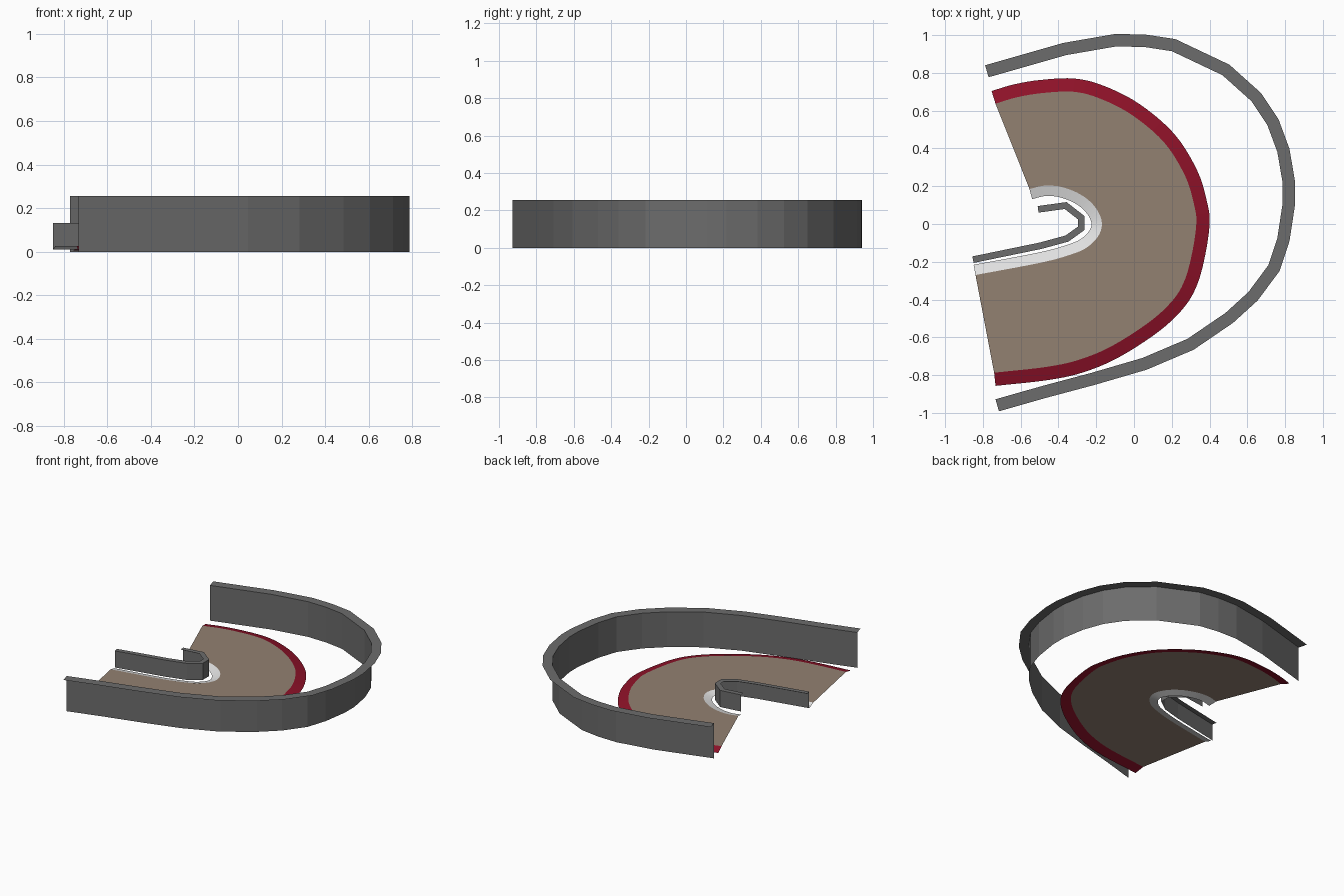
import bpy, bmesh
from mathutils import Vector

if "Cube" in bpy.data.objects:
    bpy.data.objects.remove(bpy.data.objects["Cube"])


def material(name, rgb):
    m = bpy.data.materials.new(name)
    m.diffuse_color = (*rgb, 1)
    m.use_nodes = True
    m.node_tree.nodes["Principled BSDF"].inputs["Base Color"].default_value = m.diffuse_color
    return m


GREY = material("wall grey", (0.15, 0.15, 0.15))
BROWN = material("track brown", (0.29, 0.218, 0.167))
RED = material("kerb red", (0.28, 0.006, 0.022))
WHITE = material("kerb white", (0.78, 0.78, 0.78))


def offset(pts, d):
    """Mitred sideways copy of an open path; positive is to the left."""
    out = []
    for i, p in enumerate(pts):
        a = (p - pts[i - 1]).normalized() if i else None
        b = (pts[i + 1] - p).normalized() if i < len(pts) - 1 else None
        a, b = a or b, b or a
        n = Vector((-a.y - b.y, a.x + b.x)).normalized()
        out.append(p + n * d / max(0.5, n.dot(Vector((-a.y, a.x)))))
    return out


def smooth(pts, steps=5):
    """Catmull-Rom curve through the points."""
    q = [2 * pts[0] - pts[1]] + pts + [2 * pts[-1] - pts[-2]]
    out = []
    for i in range(1, len(q) - 2):
        p0, p1, p2, p3 = q[i - 1:i + 3]
        for k in range(steps):
            t = k / steps
            out.append(0.5 * (2 * p1 + (p2 - p0) * t
                              + (2 * p0 - 5 * p1 + 4 * p2 - p3) * t * t
                              + (3 * p1 - p0 - 3 * p2 + p3) * t ** 3))
    return out + [pts[-1]]


def finish(name, bm, mat):
    me = bpy.data.meshes.new(name)
    bm.to_mesh(me)
    bm.free()
    me.materials.append(mat)
    ob = bpy.data.objects.new(name, me)
    bpy.context.collection.objects.link(ob)
    return ob


def sheet(name, rows, mat, flip=False):
    """Skin between successive (path, z) rows."""
    bm = bmesh.new()
    grid = [[bm.verts.new((p.x, p.y, z)) for p in path] for path, z in rows]
    for r, s in zip(grid, grid[1:]):
        for i in range(len(r) - 1):
            f = [r[i], r[i + 1], s[i + 1], s[i]]
            bm.faces.new(f[::-1] if flip else f)
    return finish(name, bm, mat)


def path(*xy):
    return [Vector(p) for p in xy]


outer = path((-.77, .777), (-.36, .894), (-.095, .94), (.055, .937), (.2, .915),
             (.468, .788), (.622, .65), (.706, .524), (.759, .381), (.787, .217),
             (.787, .11), (.759, -.074), (.712, -.217), (.606, -.36), (.484, -.471),
             (.283, -.608), (.045, -.709), (-.225, -.788), (-.484, -.857), (-.733, -.928))
inner = path((-.51, .095), (-.357, .116), (-.262, .042), (-.262, -.032),
             (-.347, -.093), (-.49, -.132), (-.849, -.206))
red_edge = smooth(path((-.754, .704), (-.64, .738), (-.5, .762), (-.315, .77), (-.156, .73),
                       (.029, .635), (.214, .476), (.336, .28), (.389, .106), (.4, 0),
                       (.378, -.159), (.336, -.317), (.267, -.439), (.135, -.566),
                       (-.077, -.704), (-.262, -.783), (-.447, -.825), (-.733, -.857)))
white_edge = smooth(path((-.553, .185), (-.474, .203), (-.384, .196), (-.288, .159),
                         (-.214, .1), (-.172, .021), (-.183, -.053), (-.246, -.122),
                         (-.341, -.164), (-.5, -.206), (-.839, -.27)))

# walls: thin upright sheet with a flat lip turned away from the track
sheet("outer_wall", [(outer, 0), (outer, .257), (offset(outer, .066), .257)], GREY)
sheet("inner_wall", [(inner, .012), (inner, .133), (offset(inner, -.035), .133)], GREY, True)

# kerbs sloping down from the road
TRACK_Z = .026
red_in = offset(red_edge, -.07)
sheet("outer_kerb", [(red_in, TRACK_Z), (red_edge, .007)], RED)
sheet("inner_kerb", [(offset(white_edge, -.055), .011), (white_edge, TRACK_Z)], WHITE)

# flat road surface
bm = bmesh.new()
face = bm.faces.new([bm.verts.new((p.x, p.y, TRACK_Z)) for p in white_edge + red_in[::-1]])
face.normal_update()
if face.normal.z < 0:
    face.normal_flip()
bmesh.ops.triangulate(bm, faces=[face])
finish("road", bm, BROWN)
